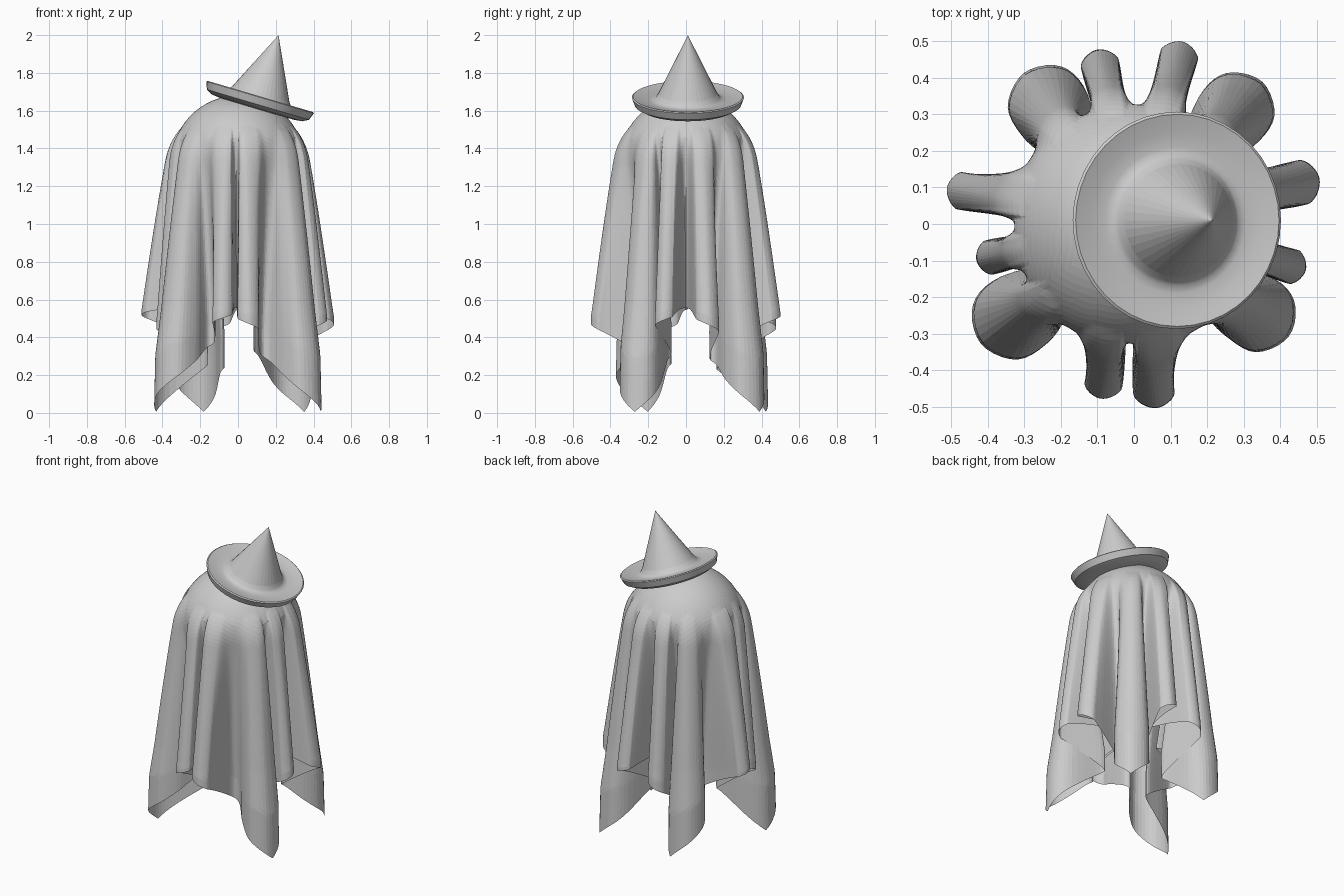
import bpy, bmesh, math
from mathutils import Vector, Matrix

if "Cube" in bpy.data.objects:
    bpy.data.objects.remove(bpy.data.objects["Cube"])

# Folds of the sheet: angle, outer reach, width, corner shift (None = plain fold)
FOLDS = [(-36, .51, .21, 0.3), (-15, .485, .10, None), (14, .52, .13, None),
         (48, .51, .21, 0.0), (75, .515, .11, None), (102, .485, .11, None),
         (126, .50, .22, -1.2), (169, .52, .11, None), (193, .44, .10, None),
         (218, .52, .23, -1.2), (259, .485, .11, None), (277, .505, .12, None)]
R, ZC, HALF = .35, 1.33, 1.325
SUB, ROWS = 5, 60
ARC = R * math.pi / 2


def polar(r, deg):
    a = math.radians(deg)
    return Vector((r * math.cos(a), r * math.sin(a)))


def fold_outline():
    """Closed hem outline: round lobes joined by inner valleys."""
    pts, base, corners = [], [], []
    n = len(FOLDS)
    for i, (a, r, w, shift) in enumerate(FOLDS):
        nxt = FOLDS[(i + 1) % n][0] + (360 if i == n - 1 else 0)
        prv = FOLDS[i - 1][0] - (360 if i == 0 else 0)
        c = polar(r - w / 2, a)
        if shift is not None:
            corners.append(round((len(pts) + 2 + shift) * SUB))
        for k in range(-2, 3):
            pts.append(c + polar(w / 2, a + 55 * k))
            base.append(a + k / 7 * ((nxt - a) if k > 0 else (a - prv)))
        # Wide gaps hang shallow, narrow ones tuck in deep
        inner = .27 if nxt - a > 32 else .2
        for t in (.38, .62):
            pts.append(polar(inner, a + (nxt - a) * t))
            base.append(a + (nxt - a) * (3 / 7 if t < .5 else 4 / 7))
    return pts, base, corners


def catmull(p, t):
    a, b, c, d = p
    return .5 * (2 * b + (c - a) * t + (2 * a - 5 * b + 4 * c - d) * t * t
                 + (3 * b - a - 3 * c + d) * t ** 3)


def build_sheet():
    pts, base, corners = fold_outline()
    n = len(pts)
    outline, angle = [], []
    for i in range(n):
        quad = [pts[(i + k) % n] for k in (-1, 0, 1, 2)]
        b1 = base[(i + 1) % n] + (360 if i == n - 1 else 0)
        for j in range(SUB):
            outline.append(catmull(quad, j / SUB))
            angle.append(base[i] + (b1 - base[i]) * j / SUB)
    m = len(outline)
    # Length of cloth from the crown to the square hem in each column
    reach = [HALF] * m
    for q, start in enumerate(corners):
        end = corners[(q + 1) % 4] + (m if q == 3 else 0)
        dist = [0]
        for i in range(start, end):
            dist.append(dist[-1] + (outline[(i + 1) % m] - outline[i % m]).length)
        for k, d in enumerate(dist):
            v = 2 * d / dist[-1] - 1
            reach[(start + k) % m] = HALF * math.sqrt(1 + v * v)
    bm = bmesh.new()
    crown = bm.verts.new((0, 0, ZC + R))
    rings = []
    for row in range(1, ROWS + 1):
        ring = []
        for i in range(m):
            s = reach[i] * row / ROWS
            if s < ARC:
                r, z = R * math.sin(s / R), ZC + R * math.cos(s / R)
            else:
                r, z = R, ZC - (s - ARC)
            # Valleys start lower than ridges; long corners keep flaring
            k = min(1, max(0, (R + .1 - outline[i].length) / .2))
            begin = .36 + .06 * k
            span = 1.32 + .5 * (reach[i] - HALF) - begin
            f = min(1, max(0, (s - begin) / span)) ** .85
            p = polar(r, angle[i]) * (1 - f) + outline[i] * f
            if s > 1.32:
                p *= 1 + .05 * (s - 1.32)
            ring.append(bm.verts.new((p.x, p.y, z)))
        rings.append(ring)
    for i in range(m):
        j = (i + 1) % m
        bm.faces.new((crown, rings[0][i], rings[0][j]))
        for a, b in zip(rings, rings[1:]):
            bm.faces.new((a[i], b[i], b[j], a[j]))
    return finish(bm, "draped_sheet")


def finish(bm, name):
    bmesh.ops.recalc_face_normals(bm, faces=bm.faces)
    me = bpy.data.meshes.new(name)
    bm.to_mesh(me)
    bm.free()
    ob = bpy.data.objects.new(name, me)
    bpy.context.collection.objects.link(ob)
    return ob


def build_hat():
    # Lathed profile: dished brim, upturned rim, fillet and cone
    profile = [(0, -.04), (.2, -.045), (.25, -.04), (.282, -.022), (.297, .018),
               (.29, .023), (.27, .018), (.24, .012), (.2, .006),
               (.178, .01), (.168, .02), (.155, .04), (0, .361)]
    bm = bmesh.new()
    vs = [bm.verts.new((r, 0, z)) for r, z in profile]
    es = [bm.edges.new(e) for e in zip(vs, vs[1:])]
    bmesh.ops.spin(bm, geom=vs + es, cent=(0, 0, 0), axis=(0, 0, 1),
                   angle=math.tau, steps=40, use_duplicate=False)
    bmesh.ops.remove_doubles(bm, verts=bm.verts, dist=1e-4)
    hat = finish(bm, "pointed_hat")
    hat.matrix_world = (Matrix.Translation((.112, .01, 1.653))
                        @ Matrix.Rotation(math.radians(16.5), 4, 'Y'))
    bpy.context.view_layer.objects.active = hat
    hat.select_set(True)
    bpy.ops.object.shade_smooth_by_angle(angle=math.radians(35))
    # Keep the cone faceted so its tip stays crisp
    for face in hat.data.polygons:
        if face.center.z > .04:
            face.use_smooth = False


build_sheet()
build_hat()
